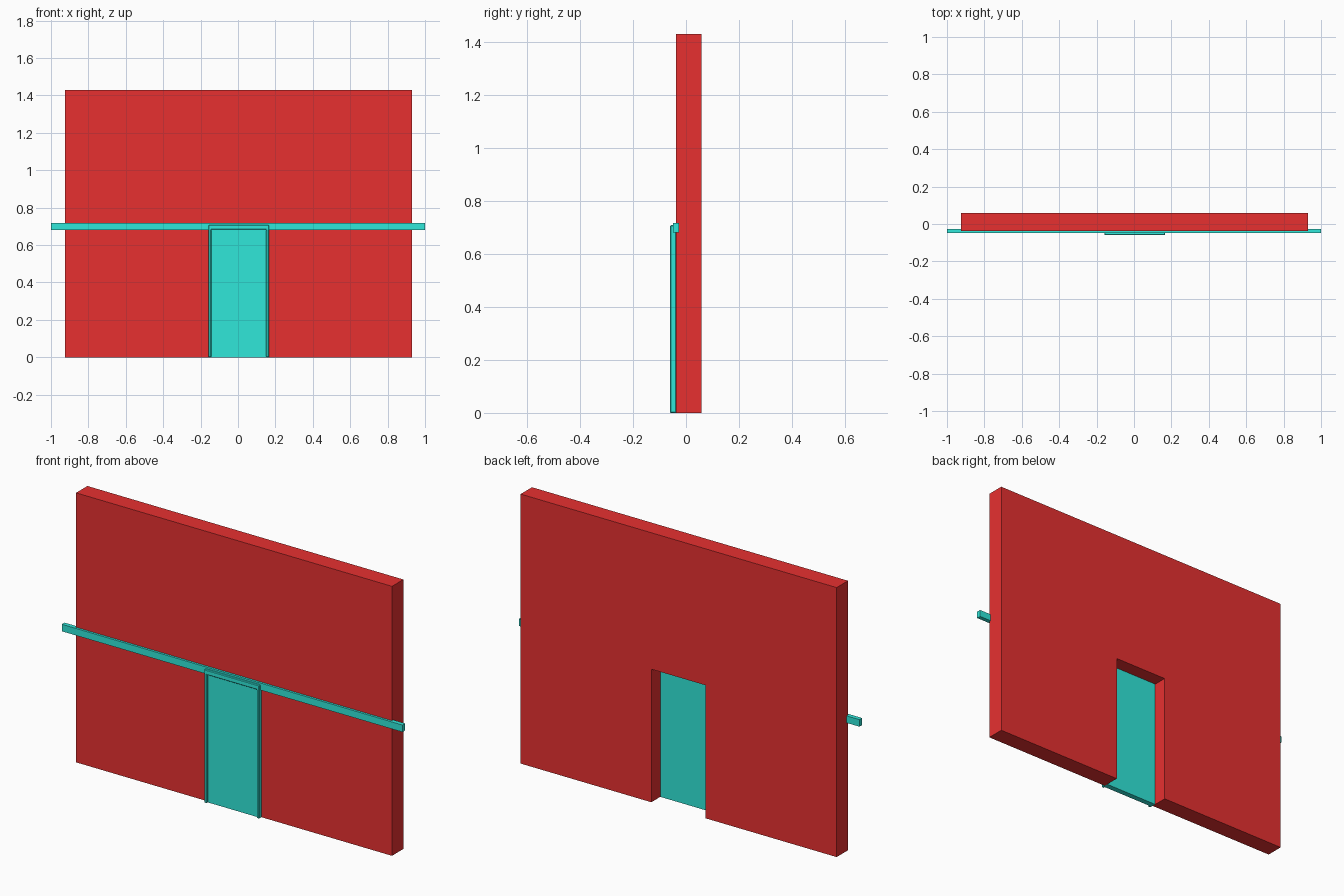
import bpy, bmesh

if "Cube" in bpy.data.objects:
    bpy.data.objects.remove(bpy.data.objects["Cube"])


def material(name, rgba):
    m = bpy.data.materials.new(name)
    m.diffuse_color = rgba
    m.use_nodes = True
    m.node_tree.nodes["Principled BSDF"].inputs["Base Color"].default_value = m.diffuse_color
    return m


def extrude_profile(name, pts, y0, y1, mat):
    """Extrude an x-z outline from y0 (front) to y1 (back)."""
    bm = bmesh.new()
    face = bm.faces.new([bm.verts.new((x, y0, z)) for x, z in pts])
    out = bmesh.ops.extrude_face_region(bm, geom=[face])
    moved = [g for g in out["geom"] if isinstance(g, bmesh.types.BMVert)]
    bmesh.ops.translate(bm, verts=moved, vec=(0, y1 - y0, 0))
    bmesh.ops.recalc_face_normals(bm, faces=bm.faces)
    mesh = bpy.data.meshes.new(name)
    bm.to_mesh(mesh)
    bm.free()
    mesh.materials.append(mat)
    ob = bpy.data.objects.new(name, mesh)
    bpy.context.collection.objects.link(ob)
    return ob


def rect(x0, x1, z0, z1):
    return [(x0, z0), (x1, z0), (x1, z1), (x0, z1)]


def arch(x0, x1, top, ix0, ix1, itop):
    """Rectangle with a doorway cut up from its bottom edge."""
    return [(x0, 0), (ix0, 0), (ix0, itop), (ix1, itop), (ix1, 0),
            (x1, 0), (x1, top), (x0, top)]


red = material("wall_red", (0.80, 0.03, 0.03, 1))
teal = material("trim_teal", (0.03, 0.80, 0.70, 1))

# Wall with doorway
extrude_profile("wall", arch(-0.925, 0.93, 1.43, -0.155, 0.163, 0.706),
                -0.037, 0.058, red)

# Door leaf set into the doorway
extrude_profile("door_panel", rect(-0.155, 0.163, 0, 0.706), -0.047, -0.017, teal)

# Raised door surround with softened edges
frame = extrude_profile("door_frame",
                        arch(-0.157, 0.165, 0.708, -0.143, 0.151, 0.682),
                        -0.06, -0.037, teal)
bevel = frame.modifiers.new("edge_softening", "BEVEL")
bevel.width = 0.003
bevel.segments = 1

# Horizontal trim rail, overhanging both wall ends
extrude_profile("trim_rail", rect(-1, 1, 0.68, 0.717), -0.049, -0.026, teal)
